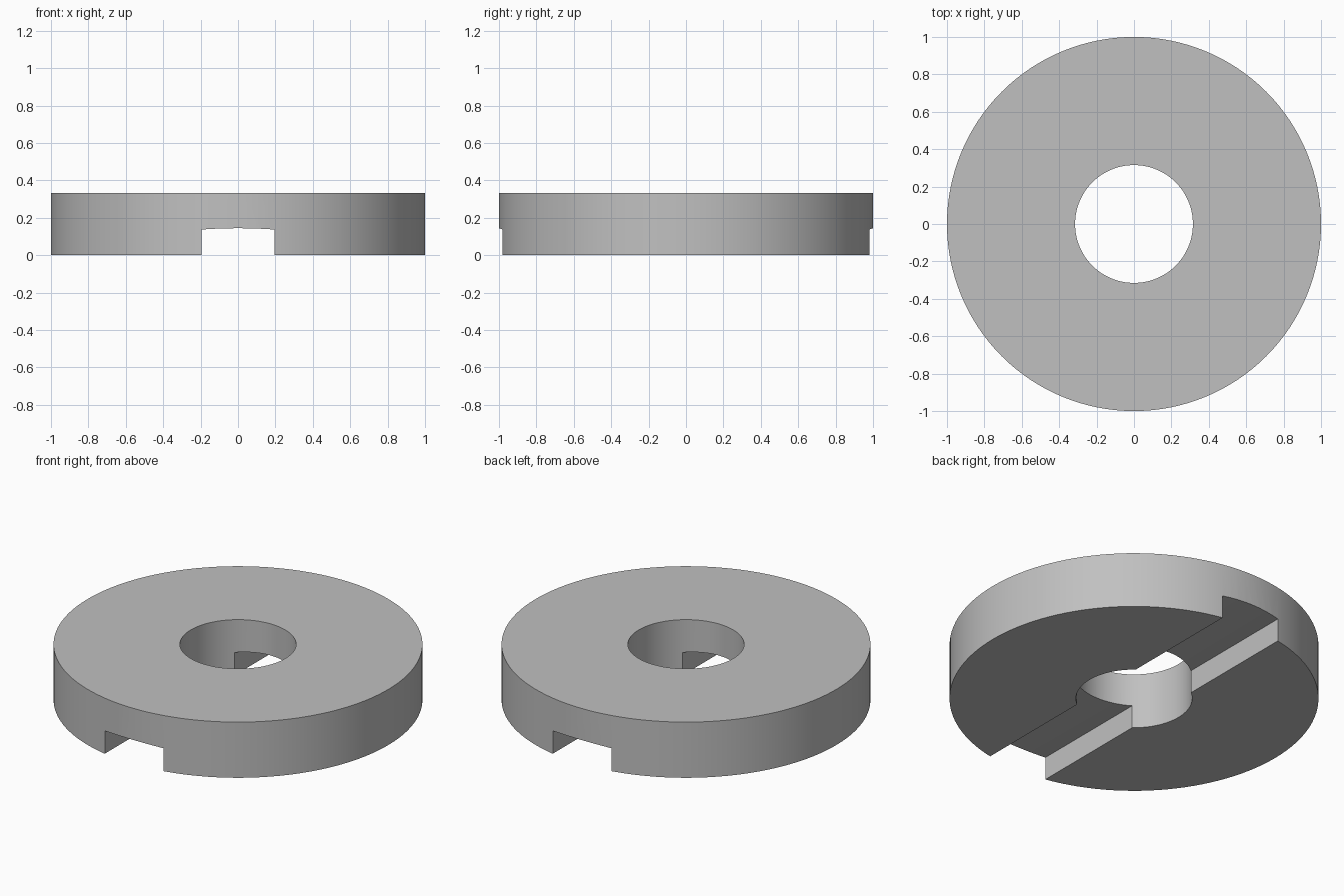
import bpy, bmesh, math

RADIUS, BORE, HEIGHT = 1.0, 0.315, 0.333
SLOT_HALF, SLOT_SIDE, SLOT_CROWN = 0.195, 0.137, 0.144
SEGMENTS = 128

cube = bpy.data.objects.get("Cube")
if cube:
    bpy.data.objects.remove(cube, do_unlink=True)

grey = bpy.data.materials.new("plain grey")
grey.use_nodes = True
colour = (0.53, 0.53, 0.53, 1)
grey.diffuse_color = colour
grey.node_tree.nodes["Principled BSDF"].inputs["Base Color"].default_value = colour


def add_object(name, bm):
    bmesh.ops.recalc_face_normals(bm, faces=bm.faces)
    mesh = bpy.data.meshes.new(name)
    bm.to_mesh(mesh)
    bm.free()
    mesh.materials.append(grey)
    obj = bpy.data.objects.new(name, mesh)
    bpy.context.collection.objects.link(obj)
    return obj


# Washer: a rectangular section turned about z
bm = bmesh.new()
section = [(BORE, 0), (RADIUS, 0), (RADIUS, HEIGHT), (BORE, HEIGHT)]
verts = [bm.verts.new((r, 0, z)) for r, z in section]
edges = [bm.edges.new((verts[i], verts[i - 1])) for i in range(4)]
bmesh.ops.spin(bm, geom=verts + edges, cent=(0, 0, 0), axis=(0, 0, 1),
               angle=math.tau, steps=SEGMENTS, use_merge=True)
bmesh.ops.remove_doubles(bm, verts=bm.verts, dist=0.0001)
washer = add_object("slotted_washer", bm)

# Slot cutter: a slightly crowned channel running front to back
bm = bmesh.new()
profile = [(-SLOT_HALF, -0.2), (SLOT_HALF, -0.2)]
for i in range(9):
    t = 1 - i / 4
    z = SLOT_SIDE + (SLOT_CROWN - SLOT_SIDE) * (1 - t * t)
    profile.append((SLOT_HALF * t, z))
face = bm.faces.new([bm.verts.new((x, -1.2, z)) for x, z in profile])
ext = bmesh.ops.extrude_face_region(bm, geom=[face])
bmesh.ops.translate(bm, vec=(0, 2.4, 0),
                    verts=[g for g in ext["geom"] if isinstance(g, bmesh.types.BMVert)])
cutter = add_object("slot_cutter", bm)
cutter.hide_render = True
cutter.display_type = 'WIRE'

# Cut the slot and apply it
cut = washer.modifiers.new("slot", 'BOOLEAN')
cut.operation = 'DIFFERENCE'
cut.solver = 'EXACT'
cut.object = cutter
bpy.context.view_layer.objects.active = washer
washer.select_set(True)
cutter.select_set(False)
bpy.ops.object.modifier_apply(modifier=cut.name)
bpy.data.objects.remove(cutter, do_unlink=True)

# Smooth the round walls, keep the rims sharp
bpy.ops.object.shade_smooth_by_angle(angle=math.radians(30))
